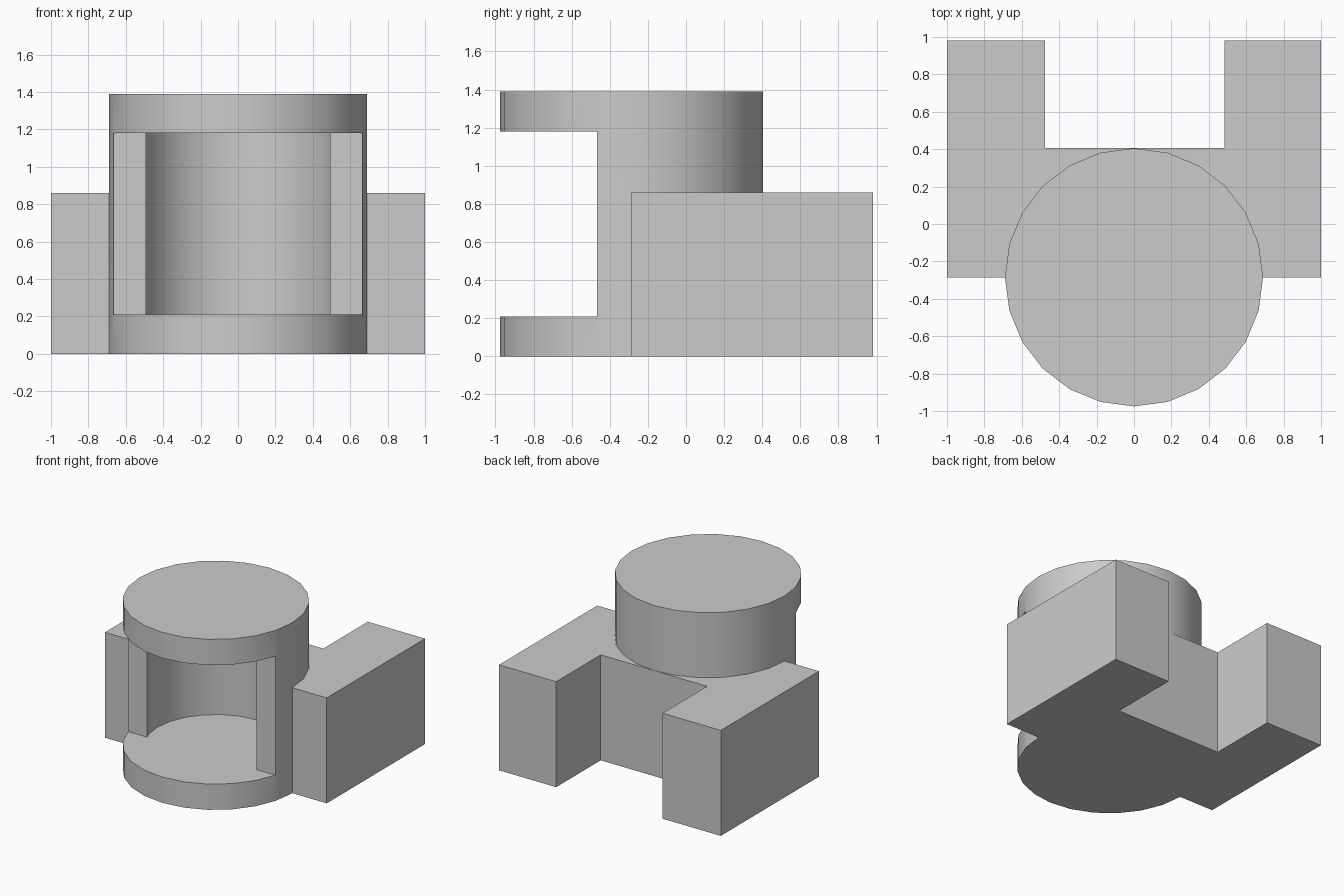
import bpy
import bmesh
from math import radians
from mathutils import Matrix, Vector

if "Cube" in bpy.data.objects:
    bpy.data.objects.remove(bpy.data.objects["Cube"], do_unlink=True)

DRUM_Y = -0.285      # centre of the drum
DRUM_R = 0.69
HEIGHT = 1.39
FLOOR, CEILING = 0.21, 1.18

grey = bpy.data.materials.new("plain grey")
grey.use_nodes = True
colour = (0.6, 0.6, 0.6, 1)
grey.diffuse_color = colour
grey.node_tree.nodes["Principled BSDF"].inputs["Base Color"].default_value = colour


def add_object(name, bm):
    mesh = bpy.data.meshes.new(name)
    bmesh.ops.recalc_face_normals(bm, faces=bm.faces)
    bm.to_mesh(mesh)
    bm.free()
    mesh.materials.append(grey)
    obj = bpy.data.objects.new(name, mesh)
    bpy.context.collection.objects.link(obj)
    return obj


def cylinder(name, radius, z0, z1):
    bm = bmesh.new()
    # Quarter turn keeps a corner on each axis
    place = Matrix.Translation((0, DRUM_Y, (z0 + z1) / 2))
    bmesh.ops.create_cone(bm, cap_ends=True, segments=24, radius1=radius,
                          radius2=radius, depth=z1 - z0, matrix=place)
    return add_object(name, bm)


def prism(name, outline, z0, z1):
    bm = bmesh.new()
    face = bm.faces.new([bm.verts.new((x, y, z0)) for x, y in outline])
    out = bmesh.ops.extrude_face_region(bm, geom=[face])
    top = [v for v in out["geom"] if isinstance(v, bmesh.types.BMVert)]
    bmesh.ops.translate(bm, verts=top, vec=Vector((0, 0, z1 - z0)))
    return add_object(name, bm)


def combine(target, other, operation):
    mod = target.modifiers.new(other.name, "BOOLEAN")
    mod.operation = operation
    mod.solver = "EXACT"
    mod.object = other
    bpy.context.view_layer.objects.active = target
    bpy.ops.object.modifier_apply(modifier=mod.name)
    bpy.data.objects.remove(other, do_unlink=True)


# Drum joined to the two-armed base block
housing = cylinder("drum_housing", DRUM_R, 0, HEIGHT)
base = prism("base_block", [(-1, DRUM_Y), (1, DRUM_Y), (1, 0.98), (0.485, 0.98),
                            (0.485, 0.406), (-0.475, 0.406), (-0.475, 0.98),
                            (-1, 0.98)], 0, 0.86)
combine(housing, base, "UNION")

# Round chamber and the open front
chamber = cylinder("chamber_cutter", 0.53, FLOOR, CEILING)
opening = prism("opening_cutter", [(-0.8, -1.2), (0.8, -1.2), (0.8, -0.468),
                                   (-0.8, -0.468)], FLOOR, CEILING)
combine(chamber, opening, "UNION")
combine(housing, chamber, "DIFFERENCE")

# Soft round walls, crisp edges
bpy.ops.object.select_all(action="DESELECT")
housing.select_set(True)
bpy.context.view_layer.objects.active = housing
bpy.ops.object.shade_smooth_by_angle(angle=radians(30))
